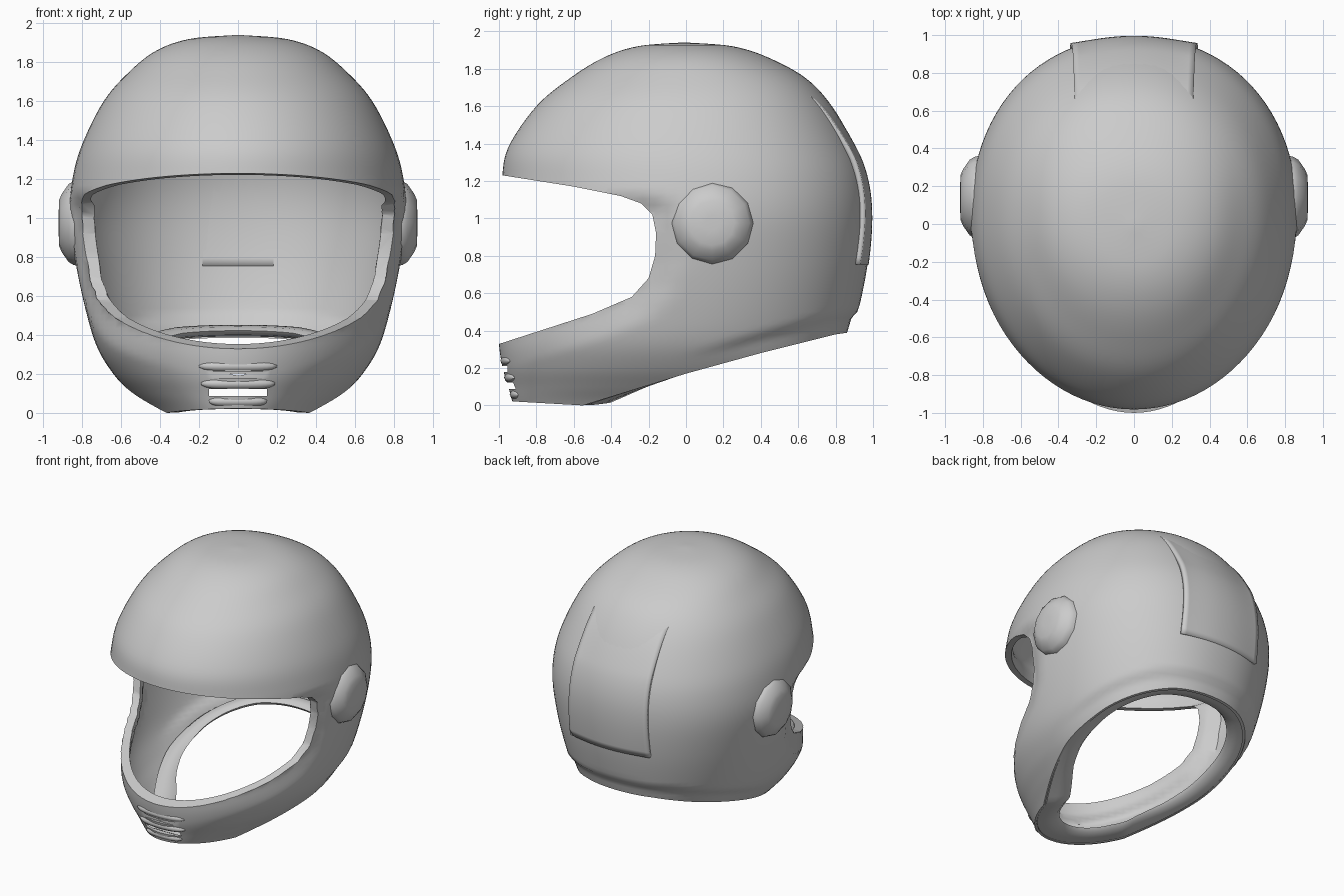
import bpy, bmesh, math
from mathutils import Vector
from mathutils.geometry import intersect_point_line

if "Cube" in bpy.data.objects:
    bpy.data.objects.remove(bpy.data.objects["Cube"])

grey = bpy.data.materials.new("shell_grey")
grey.use_nodes = True
COLOUR = (0.6, 0.6, 0.6, 1)
grey.diffuse_color = COLOUR
grey.node_tree.nodes["Principled BSDF"].inputs["Base Color"].default_value = COLOUR

# Horizontal sections of the shell: height, half width, front y, back y
ROWS = [Vector(r) for r in (
    (-.15, .34, -.85, .72), (0, .45, -.92, .77), (.1, .55, -.95, .81),
    (.2, .64, -.98, .84), (.33, .72, -1, .87), (.5, .775, -1, .92),
    (.75, .83, -1, .97), (1, .865, -1, .99), (1.2, .85, -.985, .97),
    (1.38, .8, -.95, .905), (1.6, .69, -.8, .78), (1.75, .56, -.62, .64),
    (1.86, .42, -.44, .44), (1.92, .25, -.26, .25), (1.94, .02, -.03, .01))]
# Side outlines as (y, z)
VISOR = [(-1.3, 1.29), (-.98, 1.23), (-.6, 1.17), (-.35, 1.12), (-.24, 1.08), (-.18, 1.02),
         (-.16, .92), (-.165, .8), (-.2, .68), (-.29, .58), (-.5, .49), (-.98, .335), (-1.3, .24)]
BOTTOM = [(-1.3, .05), (-.9, .02), (-.55, 0), (0, .17), (.4, .28), (.8, .38), (1.3, .45)]


def section(u):
    """Smooth section at row position u."""
    i = min(int(u), len(ROWS) - 2)
    t = u - i
    a, b, c, d = (ROWS[max(0, min(len(ROWS) - 1, i + k))] for k in (-1, 0, 1, 2))
    return (b * 2 + (c - a) * t + (a * 2 - b * 5 + c * 4 - d) * t ** 2
            + (b * 3 - a - c * 3 + d) * t ** 3) / 2


def surface(u, angle):
    """Point of the outer shell; angle 0 is the model's left."""
    z, w, f, b = section(u)
    mid = f + (b - f) * .52
    power = 2 / 2.15 if math.sin(angle) > 0 else 1
    cs, sn = math.cos(angle), math.sin(angle)
    x = math.copysign(abs(cs) ** power, cs) * w
    y = mid + math.copysign(abs(sn) ** power, sn) * ((b - mid) if sn > 0 else (mid - f))
    return Vector((x, y, z))


def clamp(v):
    return max(0, min(1, v))


def bottom_height(y):
    for (y0, z0), (y1, z1) in zip(BOTTOM, BOTTOM[1:]):
        if y <= y1:
            return z0 + (z1 - z0) * (y - y0) / (y1 - y0)
    return BOTTOM[-1][1]


def visor_distance(y, z):
    best = 9
    for a, b in zip(VISOR, VISOR[1:]):
        t = intersect_point_line(Vector((y, z)), Vector(a), Vector(b))[1]
        best = min(best, (Vector((y, z)) - Vector(a).lerp(Vector(b), clamp(t))).length)
    return best


def sculpt(p):
    """Recess the cheeks beside the opening and the band along the neck edge."""
    p = p.copy()
    if p.z < 1.14:
        near = clamp(1 - visor_distance(p.y, p.z) / .14)
        p.x *= 1 - .06 * near * clamp((1.14 - p.z) / .1)
    if p.y > 0:
        drop = bottom_height(p.y) + .11 - p.z
        amount = .03 * clamp(p.y / .3) * clamp(drop / .04)
        p.x *= 1 - amount
        p.y *= 1 - amount
    return p


def inside(p):
    """Inner wall: thin, but thickened to a rim around the opening."""
    q = sculpt(p)
    rim = clamp((.13 - visor_distance(p.y, p.z)) / .06)
    rim *= 1 if p.z < 1.1 else .5
    scale = .977 - .055 * rim
    return Vector((q.x * scale, q.y * scale, q.z - .022 * clamp((q.z - .9) / .9)))


def make(name, rings, closed=True, wrap_rings=False, smooth=35):
    """Skin a list of point rings into an object."""
    bm = bmesh.new()
    vs = [[bm.verts.new(p) for p in ring] for ring in rings]
    n = len(vs[0])
    pairs = list(zip(vs, vs[1:])) + ([(vs[-1], vs[0])] if wrap_rings else [])
    for a, b in pairs:
        for i in range(n if closed else n - 1):
            j = (i + 1) % n
            bm.faces.new((a[i], a[j], b[j], b[i]))
    if closed and not wrap_rings:
        bm.faces.new(vs[0])
        bm.faces.new(vs[-1])
    bmesh.ops.recalc_face_normals(bm, faces=bm.faces)
    me = bpy.data.meshes.new(name)
    bm.to_mesh(me)
    bm.free()
    ob = bpy.data.objects.new(name, me)
    bpy.context.collection.objects.link(ob)
    me.materials.append(grey)
    if smooth:
        shade(ob, smooth)
    return ob


def shade(ob, angle):
    bpy.ops.object.select_all(action="DESELECT")
    ob.select_set(True)
    bpy.context.view_layer.objects.active = ob
    bpy.ops.object.shade_smooth_by_angle(angle=math.radians(angle))


def prism(name, outline, half):
    return make(name, [[(x, y, z) for y, z in outline] for x in (-half, half)], smooth=0)


SIDES, STEPS = 96, 6
LEVELS = [k / STEPS for k in range((len(ROWS) - 1) * STEPS + 1)]
grid = [[surface(u, math.tau * i / SIDES) for i in range(SIDES)] for u in LEVELS]

# Shell and the tools that hollow and open it
shell = make("shell", [[sculpt(p) for p in ring] for ring in grid], smooth=0)
cutters = [
    make("hollow_cutter", [[inside(p) for p in ring] for ring in grid], smooth=0),
    prism("visor_cutter", VISOR, 1.3),
    prism("neck_cutter", BOTTOM + [(1.3, -.6), (-1.3, -.6)], 1.3)]
# Chin vent slots: the upper one is shallow, the lower one goes through
for z, h, half, depth in ((.195, .015, .19, -.955), (.105, .018, .15, -.7)):
    cutters.append(prism("vent_cutter", [(-1.2, z - h), (depth, z - h), (depth, z + h), (-1.2, z + h)], half))
for cutter in cutters:
    mod = shell.modifiers.new(cutter.name, "BOOLEAN")
    mod.operation, mod.solver, mod.object = "DIFFERENCE", "EXACT", cutter
bpy.context.view_layer.update()
cut_mesh = bpy.data.meshes.new_from_object(shell.evaluated_get(bpy.context.evaluated_depsgraph_get()))
shell.modifiers.clear()
shell.data = cut_mesh
for cutter in cutters:
    bpy.data.objects.remove(cutter)
shade(shell, 35)

# Neck rim: lip turned inward along the lower edge
rim = []
for i in range(SIDES):
    angle = math.tau * i / SIDES
    lo, hi = 0, 7
    for _ in range(25):
        u = (lo + hi) / 2
        p = surface(u, angle)
        if p.z < bottom_height(p.y):
            lo = u
        else:
            hi = u
    p = sculpt(p)
    inward = Vector((-p.x, -p.y - .05, 0)).normalized()
    reach = 1 + .5 * clamp((-.2 - p.y) / .5)
    rim.append([p + inward * d * reach + Vector((0, 0, h)) for d, h in
                ((.012, .04), (.014, .003), (.06, .0), (.12, .008), (.14, .03), (.11, .05), (.05, .06))])
make("neck_rim", rim, wrap_rings=True, smooth=60)

# Raised panel on the back of the shell, fading out towards the crown
panel = []
for k in range(31):
    t = k / 30
    z, w, f, b = section(6 + 5 * t)
    mid = f + (b - f) * .52
    half = .34 - .03 * t
    line = []
    for i in range(-10, 11):
        x = half * i / 10
        y = mid + (b - mid) * (1 - abs(x / w) ** 2.15) ** (1 / 2.15)
        fade = min(1, (1 - t) * 2.2)
        lift = (.006 + .022 * (i / 10) ** 4) * fade - .012 * (1 - fade)
        line.append((x, y + lift, z + lift * t))
    panel.append(line)
back_panel = make("back_panel", panel, closed=False)
if back_panel.data.polygons[0].normal.y < 0:
    back_panel.data.flip_normals()
thick = back_panel.modifiers.new("thickness", "SOLIDIFY")
thick.thickness, thick.offset = .03, -1

# Visor pivot covers on both sides
for name, s in (("left_pivot_cover", 1), ("right_pivot_cover", -1)):
    rings = []
    for x, r in ((.825, .22), (.845, .215), (.87, .2), (.905, .15), (.918, .12), (.922, .04)):
        rings.append([(s * x, .14 + r * math.cos(math.tau * k / 12), .975 + r * math.sin(math.tau * k / 12))
                      for k in range(12)])
    make(name, rings, smooth=40)

# Chin vent lips around the slots
for z, half, y in ((.24, .2, -.965), (.15, .19, -.945), (.06, .15, -.915)):
    rings = []
    for i in range(-8, 9):
        x = half * i / 8
        size = .028 * math.sqrt(max(.05, 1 - (i / 8) ** 4))
        rings.append([(x, y + .62 * x * x + size * math.cos(math.tau * k / 8),
                       z + size * math.sin(math.tau * k / 8)) for k in range(8)])
    make("chin_vent_lip", rings, smooth=60)
